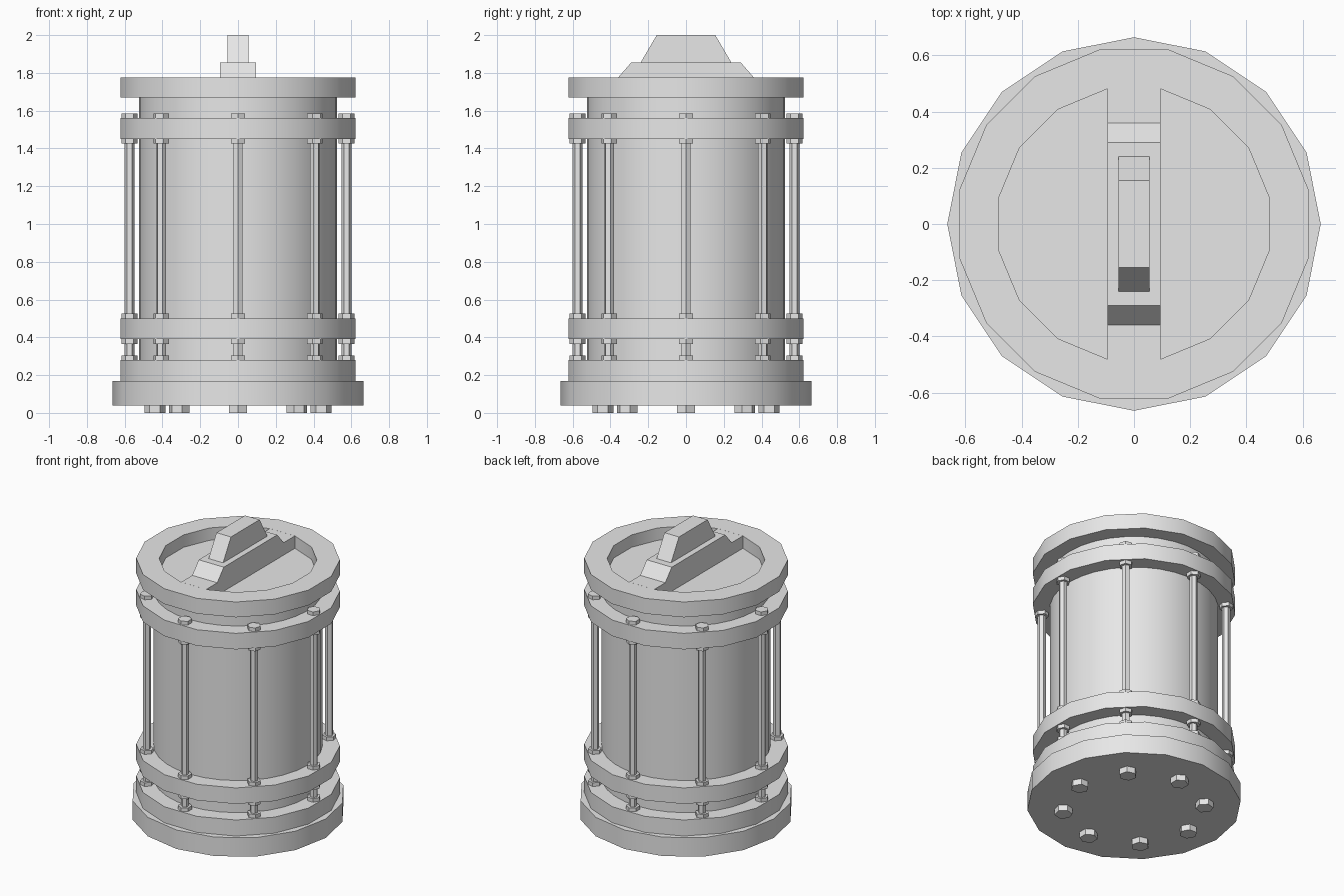
import bpy
import bmesh
from math import radians, pi
from mathutils import Matrix, Vector

if "Cube" in bpy.data.objects:
    bpy.data.objects.remove(bpy.data.objects["Cube"], do_unlink=True)

grey = bpy.data.materials.new("light grey metal")
grey.use_nodes = True
grey.diffuse_color = (0.8, 0.8, 0.8, 1)
grey.node_tree.nodes["Principled BSDF"].inputs["Base Color"].default_value = (0.8, 0.8, 0.8, 1)


def finish(name, bm):
    """Turn a bmesh into a named, shaded object."""
    bmesh.ops.recalc_face_normals(bm, faces=bm.faces)
    mesh = bpy.data.meshes.new(name)
    bm.to_mesh(mesh)
    bm.free()
    mesh.materials.append(grey)
    obj = bpy.data.objects.new(name, mesh)
    bpy.context.collection.objects.link(obj)
    bpy.ops.object.select_all(action='DESELECT')
    obj.select_set(True)
    bpy.context.view_layer.objects.active = obj
    bpy.ops.object.shade_smooth_by_angle(angle=radians(30))
    return obj


def add_prism(bm, sides, radius, z0, z1, matrix=Matrix(), turn=0.0):
    """Upright prism whose first corner lies at angle turn."""
    spin = Matrix.Rotation(turn, 4, 'Z')
    lift = Matrix.Translation((0, 0, (z0 + z1) / 2))
    bmesh.ops.create_cone(bm, cap_ends=True, segments=sides, radius1=radius,
                          radius2=radius, depth=z1 - z0, matrix=matrix @ lift @ spin)


def disc(name, sides, radius, z0, z1, turn=0.0):
    bm = bmesh.new()
    add_prism(bm, sides, radius, z0, z1, turn=turn)
    return finish(name, bm)


def around(radius, count=8):
    """Matrices evenly spaced on a circle, each turned to face outward."""
    for i in range(count):
        yield Matrix.Rotation(2 * pi * i / count, 4, 'Z') @ Matrix.Translation((radius, 0, 0))


def block(name, half_x, y_bottom, y_top, z0, z1):
    """Bar across the lid whose ends slope inward from bottom to top."""
    bm = bmesh.new()
    profile = [(-y_bottom, z0), (y_bottom, z0), (y_top, z1), (-y_top, z1)]
    face = bm.faces.new([bm.verts.new((-half_x, y, z)) for y, z in profile])
    moved = bmesh.ops.extrude_face_region(bm, geom=[face], use_keep_orig=True)["geom"]
    bmesh.ops.translate(bm, vec=(2 * half_x, 0, 0),
                        verts=[v for v in moved if isinstance(v, bmesh.types.BMVert)])
    return finish(name, bm)


HALF = pi / 16
FLANGE = 0.633

# Base, body and clamp rings
disc("base_plate", 16, 0.665, 0.04, 0.17)
disc("lower_flange", 16, FLANGE, 0.17, 0.28, HALF)
disc("lower_clamp_ring", 16, FLANGE, 0.39, 0.50, HALF)
disc("upper_clamp_ring", 16, FLANGE, 1.45, 1.56, HALF)
disc("body_cylinder", 32, 0.525, 0.27, 1.68)

# Lid with a round recess, turned from a profile
bm = bmesh.new()
start = Matrix.Rotation(HALF, 4, 'Z')
profile = [(0, 1.67), (FLANGE, 1.67), (FLANGE, 1.775), (0.49, 1.775), (0.49, 1.69), (0, 1.69)]
verts = [bm.verts.new(start @ Vector((r, 0, z))) for r, z in profile]
edges = [bm.edges.new(pair) for pair in zip(verts, verts[1:])]
bmesh.ops.spin(bm, geom=verts + edges, cent=(0, 0, 0), axis=(0, 0, 1),
               angle=2 * pi, steps=16)
bmesh.ops.remove_doubles(bm, verts=bm.verts, dist=0.0005)
finish("lid", bm)

# Grip: flush bar across the recess and two stepped blocks
block("lid_bar", 0.095, 0.48, 0.48, 1.68, 1.775)
block("handle_lower", 0.095, 0.36, 0.29, 1.775, 1.855)
block("handle_upper", 0.055, 0.24, 0.155, 1.855, 2.0)

# Tie rods with hexagonal nuts on both sides of each ring
TURN = pi / 6
NUT = 0.025
for i, place in enumerate(around(0.575), 1):
    bm = bmesh.new()
    add_prism(bm, 6, 0.026, 0.27, 1.57, place, TURN)
    finish(f"tie_rod_{i}", bm)
    bm = bmesh.new()
    for z in (0.28, 0.39 - NUT, 0.50, 1.45 - NUT, 1.56):
        add_prism(bm, 6, 0.043, z, z + NUT, place, TURN)
    finish(f"tie_rod_nuts_{i}", bm)

# Bolt heads under the base
for i, place in enumerate(around(0.44), 1):
    bm = bmesh.new()
    add_prism(bm, 6, 0.056, 0, 0.045, place, TURN)
    finish(f"base_bolt_{i}", bm)
